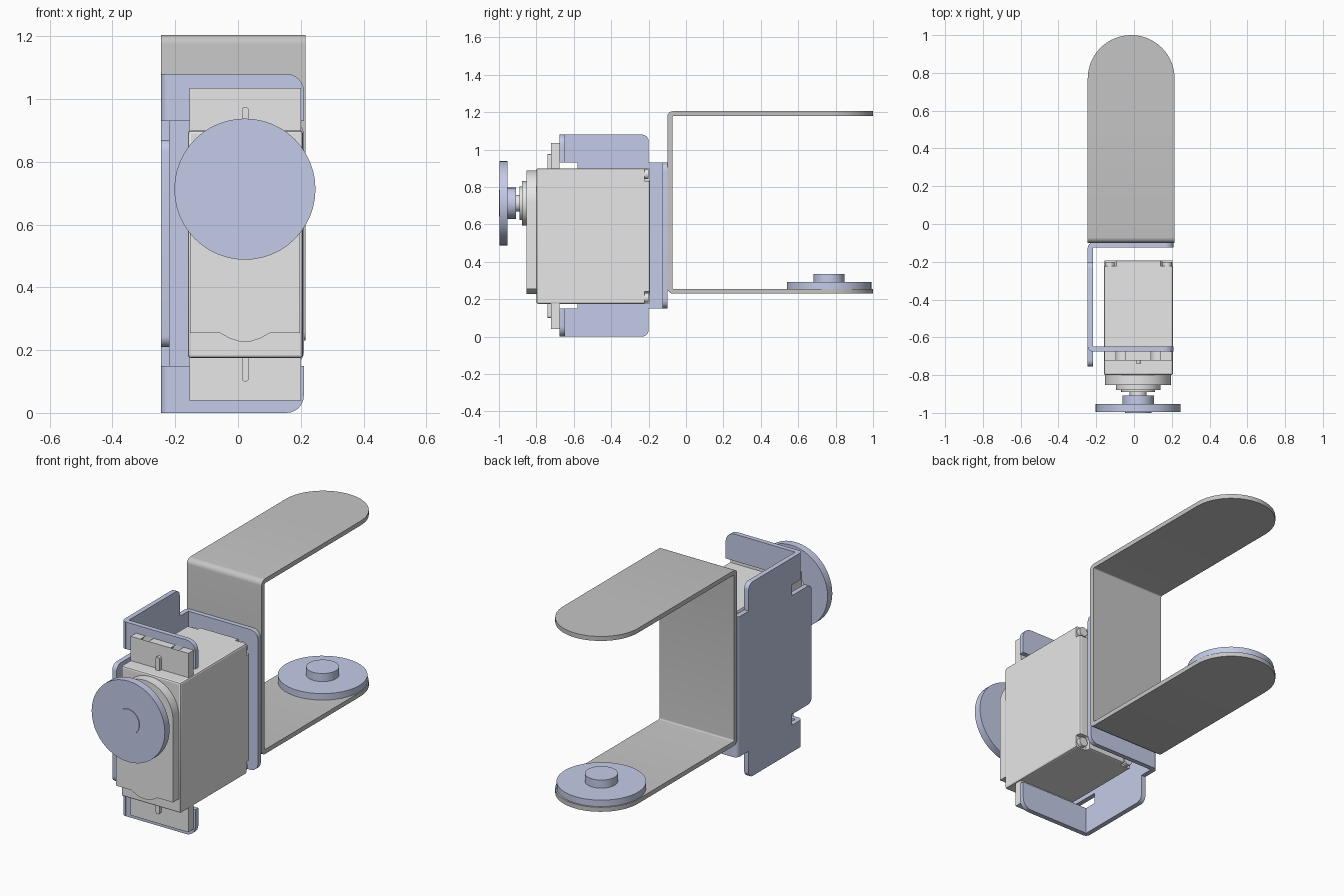
import bpy, bmesh, math
from mathutils import Vector

if "Cube" in bpy.data.objects:
    bpy.data.objects.remove(bpy.data.objects["Cube"])


def material(name, rgb):
    m = bpy.data.materials.new(name)
    m.diffuse_color = (*rgb, 1)
    m.use_nodes = True
    m.node_tree.nodes["Principled BSDF"].inputs["Base Color"].default_value = m.diffuse_color
    return m


BLUE = material("pale blue metal", (0.59, 0.64, 0.855))
GREY = material("mid grey metal", (0.56, 0.56, 0.56))
LIGHT = material("light grey plastic", (0.80, 0.80, 0.80))


def prism(name, pts, axis, a, b, mat):
    """Extrude a 2D outline from a to b along an axis."""
    place = {"x": lambda p, t: (t, p[0], p[1]),
             "y": lambda p, t: (p[0], t, p[1]),
             "z": lambda p, t: (p[0], p[1], t)}[axis]
    bm = bmesh.new()
    lo = [bm.verts.new(place(p, a)) for p in pts]
    hi = [bm.verts.new(place(p, b)) for p in pts]
    bm.faces.new(lo)
    bm.faces.new(hi)
    for i in range(len(pts)):
        j = (i + 1) % len(pts)
        bm.faces.new((lo[i], lo[j], hi[j], hi[i]))
    bmesh.ops.recalc_face_normals(bm, faces=bm.faces)
    me = bpy.data.meshes.new(name)
    bm.to_mesh(me)
    bm.free()
    ob = bpy.data.objects.new(name, me)
    bpy.context.collection.objects.link(ob)
    me.materials.append(mat)
    smooth(ob)
    return ob


def select(ob):
    bpy.ops.object.select_all(action="DESELECT")
    ob.select_set(True)
    bpy.context.view_layer.objects.active = ob


def smooth(ob):
    select(ob)
    bpy.ops.object.shade_smooth_by_angle(angle=math.radians(35))


def arc(cx, cy, r, a0, a1, n=24):
    return [(cx + r * math.cos(math.radians(a0 + (a1 - a0) * i / n)),
             cy + r * math.sin(math.radians(a0 + (a1 - a0) * i / n))) for i in range(n + 1)]


def rounded(corners, n=6):
    """Outline from right-angled corners (x, y, radius)."""
    out = []
    for i, (x, y, r) in enumerate(corners):
        p = Vector((x, y))
        if r == 0:
            out.append((x, y))
            continue
        u = (Vector(corners[i - 1][:2]) - p).normalized()
        v = (Vector(corners[(i + 1) % len(corners)][:2]) - p).normalized()
        c = p + r * (u + v)
        for k in range(n + 1):
            t = math.pi / 2 * k / n
            out.append(tuple(c - r * (v * math.cos(t) + u * math.sin(t))))
    return out


def rect(x0, x1, y0, y1):
    return [(x0, y0), (x1, y0), (x1, y1), (x0, y1)]


def disc(name, cx, cy, r, axis, a, b, mat):
    return prism(name, arc(cx, cy, r, 0, 360 - 7.5, 47), axis, a, b, mat)


def flip(pts, total):
    return [(x, total - z) for x, z in pts]


def boolean(ob, cutter, op):
    mod = ob.modifiers.new("cut", "BOOLEAN")
    mod.object, mod.operation, mod.solver = cutter, op, "EXACT"
    select(ob)
    bpy.ops.object.modifier_apply(modifier=mod.name)
    bpy.data.objects.remove(cutter)


# U-shaped arm bracket: bent strip trimmed to round ends
L, R, CX = -0.245, 0.215, -0.015
u = rounded([(-0.1, 0.23, 0.03), (1.02, 0.23, 0), (1.02, 0.255, 0), (-0.073, 0.255, 0.008),
             (-0.073, 1.18, 0.008), (1.02, 1.18, 0), (1.02, 1.205, 0), (-0.1, 1.205, 0.03)])
arm = prism("arm_bracket", u, "x", L, R, GREY)
trim = prism("trim", [(L - 0.05, -0.3), (R + 0.05, -0.3), (R + 0.05, 0.6), (R, 0.6)]
             + arc(CX, 0.77, 0.23, 0, 180, 32) + [(L, 0.6), (L - 0.05, 0.6)], "z", 0, 1.4, GREY)
boolean(arm, trim, "INTERSECT")
smooth(arm)

# Horn on the lower arm
disc("arm_horn", CX, 0.765, 0.226, "z", 0.254, 0.291, BLUE)
disc("arm_horn_hub", CX, 0.765, 0.083, "z", 0.29, 0.336, BLUE)

# Servo bracket: notched side plate
half = [(-0.125, 0.93, 0), (-0.2, 0.93, 0), (-0.2, 1.08, 0.035), (-0.65, 1.08, 0),
        (-0.65, 0.93, 0), (-0.58, 0.93, 0), (-0.58, 0.87, 0), (-0.755, 0.87, 0.035)]
low = [(y, 1.08 - z, r) for y, z, r in reversed(half)]
prism("bracket_side", rounded(half + low), "x", L, -0.218, BLUE)

# Servo bracket: back plate and its bend
prism("bracket_back", rounded([(-0.218, 0.15, 0), (0.21, 0.15, 0.045),
                               (0.21, 0.93, 0.045), (-0.218, 0.93, 0)]),
      "y", -0.125, -0.099, BLUE)
prism("bracket_back_bend", [(-0.218, -0.125)] + arc(-0.218, -0.126, 0.027, 90, 180, 6),
      "z", 0.15, 0.93, BLUE)

# Servo bracket: front flanges with bends, upper and mirrored lower
flange = rounded([(-0.218, 0.93, 0), (0.21, 0.93, 0), (0.21, 1.08, 0.055), (-0.218, 1.08, 0)])
for tag, pts in (("upper", flange), ("lower", flip(flange, 1.08))):
    prism(tag + "_flange", pts, "y", -0.675, -0.648, BLUE)
    z0 = min(p[1] for p in pts)
    prism(tag + "_flange_bend", [(-0.218, -0.649)] + arc(-0.218, -0.649, 0.027, 180, 270, 6),
          "z", z0, z0 + 0.15, BLUE)

# Servo body with recessed screw corners at the rear
body = prism("servo_body", rect(-0.16, 0.207, 0.175, 0.9), "y", -0.80, -0.192, LIGHT)
bev = body.modifiers.new("bevel", "BEVEL")
bev.width, bev.segments = 0.01, 2
select(body)
bpy.ops.object.modifier_apply(modifier="bevel")
for x, sx in ((-0.128, -1), (0.175, 1)):
    for z, sz in ((0.207, -1), (0.868, 1)):
        hole = rounded([(x - sx * 0.035, z - sz * 0.035, 0.025), (x + sx * 0.1, z - sz * 0.035, 0),
                        (x + sx * 0.1, z + sz * 0.1, 0), (x - sx * 0.035, z + sz * 0.1, 0)])
        boolean(body, prism("pocket", hole, "y", -0.222, -0.1, LIGHT), "DIFFERENCE")
        disc("rear_screw", x, z, 0.026, "y", -0.23, -0.2, LIGHT)
smooth(body)

# Front cap: round gear housing on top, small bump at the bottom
SX, SZ = 0.022, 0.713
cap = arc(SX, SZ, 0.175, 0, 180, 32) + [(SX - 0.175, 0.255), (SX - 0.08, 0.255)]
cap += [(SX - 0.05, 0.238), (SX - 0.02, 0.228), (SX + 0.02, 0.228), (SX + 0.05, 0.238)]
cap += [(SX + 0.08, 0.255), (SX + 0.175, 0.255)]
prism("servo_cap", cap, "y", -0.853, -0.79, LIGHT)

# Output collar, shaft and front horn
for name, r, a, b, mat in (("output_collar", 0.118, -0.878, -0.85, LIGHT),
                           ("output_collar_step", 0.09, -0.89, -0.875, LIGHT),
                           ("output_shaft", 0.045, -0.92, -0.88, LIGHT),
                           ("front_horn_hub", 0.083, -0.955, -0.908, BLUE),
                           ("front_horn", 0.225, -0.996, -0.954, BLUE),
                           ("front_horn_boss", 0.07, -1.0, -0.99, BLUE)):
    disc(name, SX, SZ, r, "y", a, b, mat)

# Mounting ears with open screw slots, and a centre rib on each
ear = [(-0.155, 0.88), (0.2, 0.88), (0.2, 1.035)]
for cx in (0.115, -0.07):
    ear += [(cx + 0.024, 1.035)] + arc(cx, 1.0, 0.043, 56, -236, 24) + [(cx - 0.024, 1.035)]
ear.append((-0.155, 1.035))
rib = rounded([(0.012, 0.88, 0), (0.034, 0.88, 0), (0.034, 0.975, 0.0105), (0.012, 0.975, 0.0105)])
for tag, f in (("upper", lambda p: p), ("lower", lambda p: flip(p, 1.075))):
    prism(tag + "_ear", f(ear), "y", -0.722, -0.676, LIGHT)
    prism(tag + "_ear_rib", f(rib), "y", -0.74, -0.72, LIGHT)
